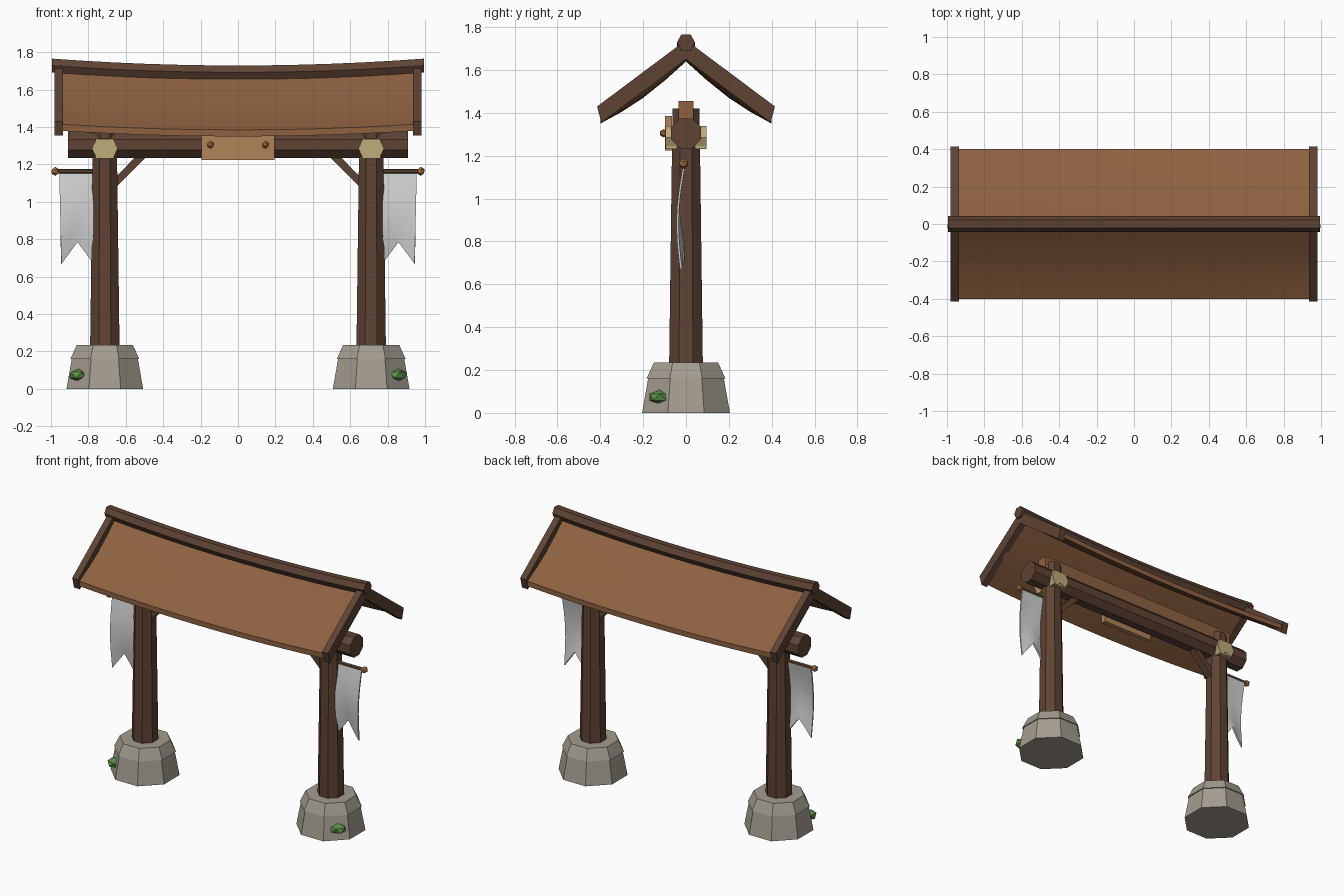
import bpy, bmesh, math
from mathutils import Matrix, Vector

cube = bpy.data.objects.get("Cube")
if cube:
    bpy.data.objects.remove(cube, do_unlink=True)


def material(name, rgb):
    lin = [(c / 255 / 12.92) if c < 11 else ((c / 255 + 0.055) / 1.055) ** 2.4 for c in rgb]
    m = bpy.data.materials.new(name)
    m.use_nodes = True
    m.diffuse_color = (*lin, 1)
    m.node_tree.nodes["Principled BSDF"].inputs["Base Color"].default_value = (*lin, 1)
    return m


DARK = material("dark wood", (94, 67, 52))
ROOF = material("roof wood", (142, 97, 64))
PLANK = material("plank wood", (176, 131, 88))
STONE = material("stone", (163, 156, 143))
ROPE = material("rope", (190, 172, 122))
PEG = material("copper peg", (184, 121, 68))
CLOTH = material("pale cloth", (208, 208, 208))
MOSS = material("moss", (92, 146, 72))


def finish(name, bm, mat):
    bmesh.ops.recalc_face_normals(bm, faces=bm.faces)
    me = bpy.data.meshes.new(name)
    bm.to_mesh(me)
    bm.free()
    me.materials.append(mat)
    ob = bpy.data.objects.new(name, me)
    bpy.context.collection.objects.link(ob)
    bpy.ops.object.select_all(action='DESELECT')
    ob.select_set(True)
    bpy.context.view_layer.objects.active = ob
    bpy.ops.object.shade_smooth_by_angle(angle=math.radians(25))
    return ob


def loft(name, rings, mat):
    """Skin matching rings of points and cap both ends."""
    bm = bmesh.new()
    rows = [[bm.verts.new(p) for p in ring] for ring in rings]
    n = len(rows[0])
    for a, b in zip(rows, rows[1:]):
        for i in range(n):
            j = (i + 1) % n
            bm.faces.new((a[i], a[j], b[j], b[i]))
    bm.faces.new(rows[0])
    bm.faces.new(rows[-1])
    return finish(name, bm, mat)


def polygon(n, apothem, turn=0.5):
    r = apothem / math.cos(math.pi / n)
    return [(r * math.cos(2 * math.pi * (i + turn) / n),
             r * math.sin(2 * math.pi * (i + turn) / n)) for i in range(n)]


def column(name, x, steps, mat):
    """Upright octagonal solid from (height, apothem) steps."""
    return loft(name, [[(x + a, b, z) for a, b in polygon(8, r)] for z, r in steps], mat)


def box(name, centre, size, mat, tilt=0):
    bm = bmesh.new()
    m = Matrix.Translation(centre) @ Matrix.Rotation(tilt, 4, 'Y') @ Matrix.Diagonal((*size, 1))
    bmesh.ops.create_cube(bm, size=1, matrix=m)
    return finish(name, bm, mat)


def ball(name, centre, size, mat):
    bm = bmesh.new()
    m = Matrix.Translation(centre) @ Matrix.Diagonal((*size, 1))
    bmesh.ops.create_icosphere(bm, subdivisions=1, radius=1, matrix=m)
    return finish(name, bm, mat)


def rod(name, x0, x1, y, z, sides, r, mat):
    return loft(name, [[(x, y + a, z + b) for a, b in polygon(sides, r)] for x in (x0, x1)], mat)


# Roof: sagging along its length and hollow down each slope
def roof_section(x):
    lift = 0.03 * (x / 0.955) ** 2
    ys = [-0.4 + 0.1 * i for i in range(9)]

    def height(y):
        t = abs(y) / 0.4
        return 1.64 - 0.29 * t - 0.025 * math.sin(math.pi * t) + lift
    under = [(x, y, height(y)) for y in ys]
    over = [(x, y, height(y) + 0.035) for y in reversed(ys)]
    return under + over


STEPS = 12
loft("roof_panel", [roof_section(0.955 * (2 * i / STEPS - 1)) for i in range(STEPS + 1)], ROOF)

ridge = []
for i in range(STEPS + 1):
    x = 0.995 * (2 * i / STEPS - 1)
    z = 1.692 + 0.037 * x * x
    ridge.append([(x, a, z + b) for a, b in polygon(6, 0.037, 0)])
loft("ridge_pole", ridge, DARK)

# Beams and sign
rod("main_beam", -0.91, 0.91, 0, 1.305, 8, 0.07, DARK)
box("upper_beam", (0, 0, 1.41), (1.58, 0.07, 0.09), ROOF)
box("sign_board", (0, -0.082, 1.305), (0.39, 0.034, 0.16), PLANK)

for side, s in (("left", 1), ("right", -1)):
    px = 0.712 * s

    # Gable boards
    for end, e in (("front", -1), ("back", 1)):
        outline = [(0, 1.74), (0.415, 1.43), (0.395, 1.355), (0, 1.65)]
        loft(f"{side}_{end}_gable_board",
             [[(s * x, e * y, z) for y, z in outline] for x in (0.935, 0.98)], DARK)

    # Footing and post
    column(f"{side}_footing", px, [(0, 0.205), (0.165, 0.176)], STONE)
    column(f"{side}_footing_cap", px, [(0.16, 0.184), (0.235, 0.15)], STONE)
    column(f"{side}_post", px, [(0.2, 0.079), (1.42, 0.063)], DARK)
    ball(f"{side}_moss", (0.852 * s, -0.122, 0.074), (0.057, 0.057, 0.034), MOSS)

    # Diagonal brace
    brace = [(0.66, 1.07), (0.66, 1.125), (0.53, 1.26), (0.47, 1.26)]
    loft(f"{side}_brace", [[(s * x, y, z) for x, z in brace] for y in (-0.025, 0.025)], DARK)

    # Crossed rope lashing
    box(f"{side}_lashing_core", (px, 0, 1.285), (0.1, 0.184, 0.104), ROPE)
    for i, tilt in enumerate((0.44, -0.44)):
        box(f"{side}_lashing_{i + 1}", (px, 0, 1.285), (0.125, 0.19, 0.06), ROPE, tilt)

    # Sign peg
    ball(f"{side}_sign_peg", (0.147 * s, -0.104, 1.305), (0.02, 0.02, 0.02), PEG)

    # Banner pole and finial
    rod(f"{side}_banner_pole", 0.7 * s, 0.975 * s, -0.012, 1.163, 6, 0.011, DARK)
    ball(f"{side}_finial", (0.977 * s, -0.012, 1.163), (0.024, 0.024, 0.024), PEG)

    # Swallow-tailed banner with a gentle billow
    bm = bmesh.new()
    cols, rows = 4, 8
    grid = []
    for r in range(rows + 1):
        t = r / rows
        line = []
        for c in range(cols + 1):
            u = c / cols
            bottom = 0.668 + 0.117 * (1 - abs(2 * u - 1))
            x = 0.772 + (0.184 - 0.012 * t) * u
            y = -0.012 - 0.024 * math.sin(math.pi * t) - 0.01 * t + 0.006 * math.sin(5 * u) * t
            line.append(bm.verts.new((s * x, y, 1.163 + (bottom - 1.163) * t)))
        grid.append(line)
    for r in range(rows):
        for c in range(cols):
            bm.faces.new((grid[r][c], grid[r][c + 1], grid[r + 1][c + 1], grid[r + 1][c]))
    bmesh.ops.recalc_face_normals(bm, faces=bm.faces)
    bmesh.ops.solidify(bm, geom=bm.faces[:], thickness=0.01)
    finish(f"{side}_banner", bm, CLOTH)
